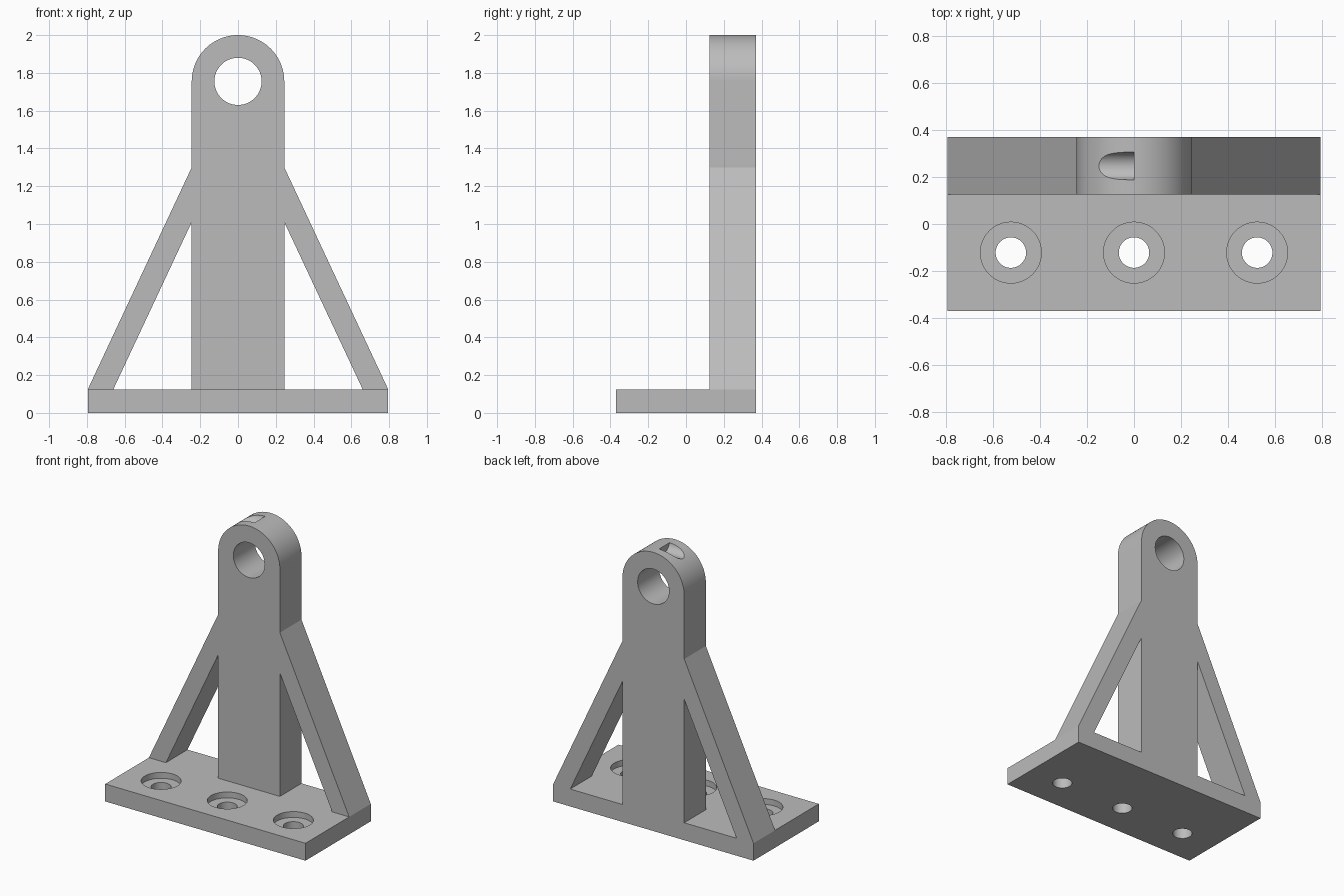
import bpy, bmesh, math
from mathutils import Vector

if "Cube" in bpy.data.objects:
    bpy.data.objects.remove(bpy.data.objects["Cube"])

W, D, T = 0.795, 0.37, 0.125        # base half width, half depth, thickness
R, ZC, YF = 0.245, 1.755, 0.125     # upright half width, eye centre height, upright front

grey = bpy.data.materials.new("light_grey")
grey.diffuse_color = (0.5, 0.5, 0.5, 1)
grey.use_nodes = True
grey.node_tree.nodes["Principled BSDF"].inputs["Base Color"].default_value = grey.diffuse_color


def prism(name, pts, depth):
    """Solid made by sweeping a 3D outline along a vector."""
    bm = bmesh.new()
    face = bm.faces.new([bm.verts.new(p) for p in pts])
    ext = bmesh.ops.extrude_face_region(bm, geom=[face])
    moved = [v for v in ext["geom"] if isinstance(v, bmesh.types.BMVert)]
    bmesh.ops.translate(bm, verts=moved, vec=Vector(depth))
    bmesh.ops.recalc_face_normals(bm, faces=bm.faces)
    mesh = bpy.data.meshes.new(name)
    bm.to_mesh(mesh)
    bm.free()
    mesh.materials.append(grey)
    ob = bpy.data.objects.new(name, mesh)
    bpy.context.collection.objects.link(ob)
    return ob


def circle(r, n=64):
    return [(r * math.cos(2 * math.pi * i / n), r * math.sin(2 * math.pi * i / n)) for i in range(n)]


def combine(body, tool, operation="DIFFERENCE"):
    mod = body.modifiers.new("cut", "BOOLEAN")
    mod.operation, mod.solver, mod.object = operation, "EXACT", tool
    bpy.context.view_layer.objects.active = body
    bpy.ops.object.modifier_apply(modifier=mod.name)
    bpy.data.objects.remove(tool, do_unlink=True)


# front outline: base, sloping struts, upright with rounded eye
arc = [(R * math.cos(math.pi * i / 48), ZC + R * math.sin(math.pi * i / 48)) for i in range(49)]
outline = [(-W, 0), (W, 0), (W, T), (R, 1.30)] + arc + [(-R, 1.30), (-W, T)]
bracket = prism("bracket", [(x, -0.6, z) for x, z in outline], (0, 1.2, 0))

# side outline: L shape of base plate and upright
side = [(-D, -0.1), (D, -0.1), (D, 2.1), (YF, 2.1), (YF, T), (-D, T)]
combine(bracket, prism("side_shape", [(-1, y, z) for y, z in side], (2, 0, 0)), "INTERSECT")

# triangular windows between struts and upright
for s in (-1, 1):
    tri = [(s * R, 0.06, T), (s * 0.66, 0.06, T), (s * R, 0.06, 1.01)]
    combine(bracket, prism("window", tri, (0, 0.5, 0)))

# eye bore
combine(bracket, prism("eye_bore", [(x, 0, ZC + z) for x, z in circle(0.125)], (0, 0.6, 0)))

# half-round groove on the crown, ending flat at the middle
combine(bracket, prism("groove", [(0, 0.2475 + y, 2.009 + z) for y, z in circle(0.06, 48)], (-0.4, 0, 0)))

# counterbored bolt holes
for cx in (-0.525, 0, 0.525):
    for r, z in ((0.13, T - 0.042), (0.065, -0.1)):
        pts = [(cx + x, -0.122 + y, z) for x, y in circle(r, 48)]
        combine(bracket, prism("bolt_hole", pts, (0, 0, 0.4)))

# smooth shading on the round faces only
bpy.ops.object.select_all(action="DESELECT")
bracket.select_set(True)
bpy.context.view_layer.objects.active = bracket
bpy.ops.object.shade_smooth_by_angle(angle=math.radians(20))
